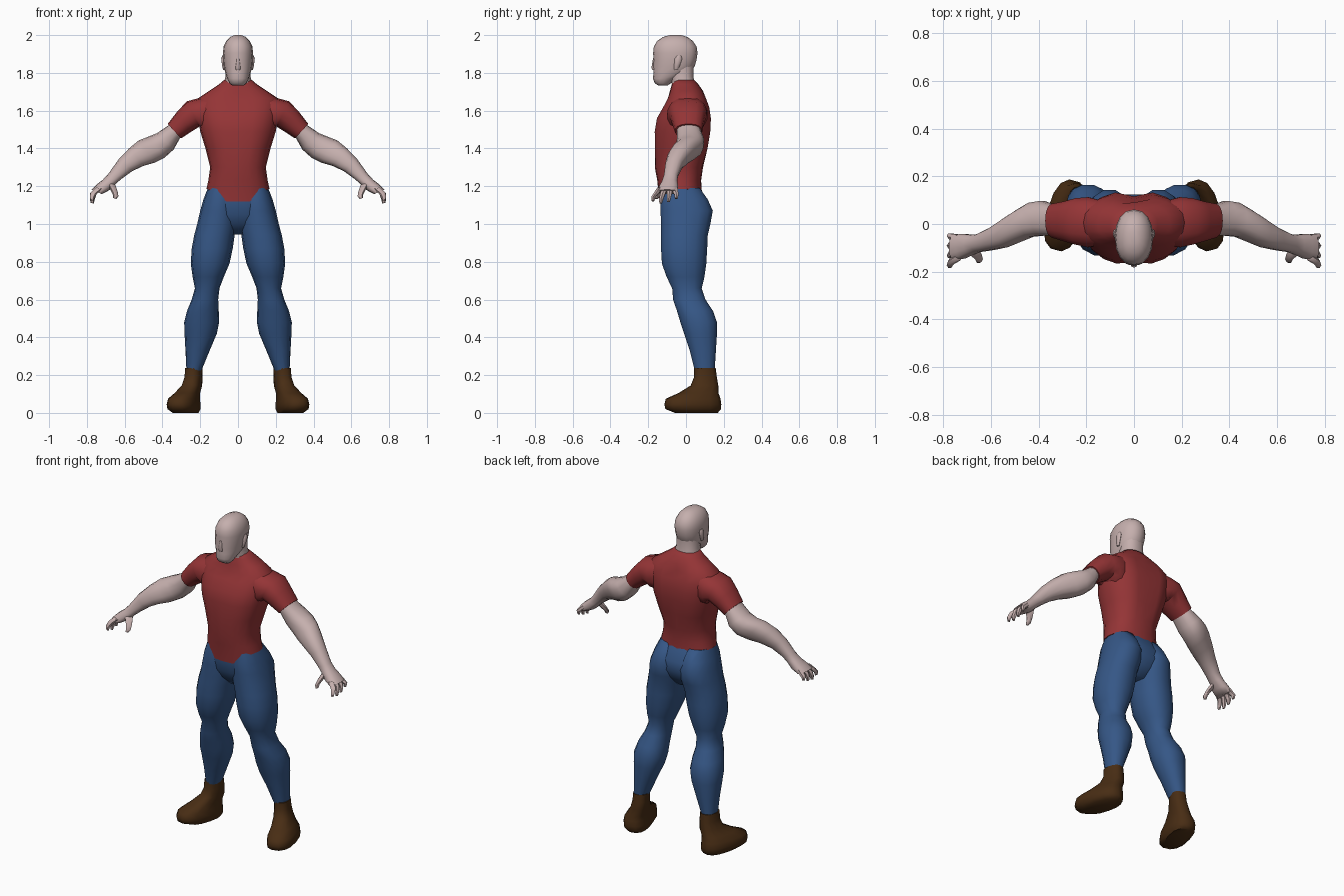
import bpy, bmesh, math
from mathutils import Vector as V


def material(name, rgb):
    m = bpy.data.materials.new(name)
    m.diffuse_color = (*rgb, 1)
    return m


SKIN = material("skin", (0.56, 0.43, 0.42))
RED = material("red_cloth", (0.30, 0.035, 0.037))
BLUE = material("blue_denim", (0.036, 0.095, 0.24))
BROWN = material("brown_leather", (0.065, 0.026, 0.007))


def level(z, x0, x1, y0, y1):
    """Horizontal ring: centre and two half axes."""
    return V(((x0 + x1) / 2, (y0 + y1) / 2, z)), V(((x1 - x0) / 2, 0, 0)), V((0, (y1 - y0) / 2, 0))


def slanted(xt, zt, xb, zb, y0, y1):
    """Ring through an upper and a lower point, used along the arms."""
    return (V(((xt + xb) / 2, (y0 + y1) / 2, (zt + zb) / 2)),
            V(((xt - xb) / 2, 0, (zt - zb) / 2)), V((0, (y1 - y0) / 2, 0)))


def loft(name, rings, mat, sides=14, power=0.85, mirror=False, shape=None):
    """Skin a row of rounded rings and cap both ends."""
    bm = bmesh.new()
    rows = []
    for i, (p, a, b) in enumerate(rings):
        row = []
        for k in range(sides):
            t = 2 * math.pi * k / sides
            c, s = math.cos(t), math.sin(t)
            co = (p + a * math.copysign(abs(c) ** power, c)
                  + b * math.copysign(abs(s) ** power, s))
            row.append(bm.verts.new(shape(i, co) if shape else co))
        rows.append(row)
    for r, q in zip(rows, rows[1:]):
        for k in range(sides):
            n = (k + 1) % sides
            bm.faces.new((r[k], r[n], q[n], q[k]))
    bm.faces.new(rows[0])
    bm.faces.new(rows[-1])
    bmesh.ops.recalc_face_normals(bm, faces=bm.faces)
    me = bpy.data.meshes.new(name)
    bm.to_mesh(me)
    bm.free()
    ob = bpy.data.objects.new(name, me)
    bpy.context.collection.objects.link(ob)
    me.materials.append(mat)
    bpy.ops.object.select_all(action='DESELECT')
    ob.select_set(True)
    bpy.context.view_layer.objects.active = ob
    bpy.ops.object.shade_smooth_by_angle(angle=math.radians(55))
    if mirror:
        ob.modifiers.new("mirror", 'MIRROR').use_mirror_merge = False
    return ob


# Shirt body: hem dips at the front, spine and breastbone are grooved
def shirt_shape(i, co):
    if i == 0:
        side = min(max((abs(co.x) - 0.07) / 0.08, 0), 1)
        drop = 0.065 if co.y < -0.03 else 0.03
        co.z -= drop * (1 - side)
    elif 3 <= i <= 7 and abs(co.x) < 0.02:
        co.y += -0.022 if co.y > 0 else 0.012
    return co


torso = [(1.185, .167, -.142, .085), (1.23, .157, -.152, .08), (1.30, .147, -.165, .09),
         (1.40, .172, -.17, .12), (1.49, .2, -.172, .135), (1.56, .212, -.16, .138),
         (1.62, .222, -.125, .128), (1.665, .212, -.10, .11), (1.705, .152, -.085, .09),
         (1.74, .1, -.075, .065), (1.762, .074, -.07, .045)]
loft("shirt_body", [level(z, -w, w, a, b) for z, w, a, b in torso], RED, 20, 0.85,
     shape=shirt_shape)

# Sleeves
loft("sleeves", [slanted(*r) for r in [
    (.13, 1.69, .15, 1.47, -.09, .10), (.20, 1.668, .185, 1.49, -.1, .115),
    (.27, 1.65, .205, 1.515, -.088, .11), (.322, 1.595, .25, 1.487, -.074, .096),
    (.372, 1.53, .302, 1.453, -.058, .086)]], RED, mirror=True)

# Bare arms down to the palms
loft("arms", [slanted(*r) for r in [
    (.34, 1.55, .285, 1.48, -.048, .075), (.372, 1.52, .307, 1.455, -.05, .08),
    (.43, 1.48, .34, 1.395, -.05, .098), (.475, 1.462, .39, 1.35, -.055, .09),
    (.525, 1.443, .44, 1.325, -.075, .06), (.575, 1.402, .50, 1.308, -.098, .025),
    (.63, 1.345, .56, 1.28, -.11, -.015), (.685, 1.268, .615, 1.24, -.118, -.042),
    (.715, 1.235, .645, 1.215, -.128, -.045), (.75, 1.208, .68, 1.18, -.145, -.04),
    (.776, 1.182, .72, 1.158, -.152, -.045)]], SKIN, mirror=True)


def digit(name, points):
    """Small tapered finger through centre points with radii."""
    loft(name, [(V(p), V((r, 0, 0.3 * r)), V((0, r, 0))) for *p, r in points],
         SKIN, 6, 1, True)


# Four curled fingers and a thumb on each hand
for n in range(4):
    y = -.058 - .027 * n
    tip = -.05 - .041 * n
    z = (1.135, 1.118, 1.11, 1.122)[n]
    digit(f"finger_{n + 1}", [(.735, y, 1.19, .016), (.764, (y + tip) / 2, 1.163, .0155),
                             (.772, tip, z + .02, .0125), (.772, tip - .002, z, .008)])
digit("thumb", [(.675, -.105, 1.215, .026), (.657, -.13, 1.178, .02),
                (.648, -.148, 1.152, .015), (.653, -.156, 1.135, .009)])

# Trousers: pelvis and legs
loft("trouser_seat", [level(z, -w, w, a, b) for z, w, a, b in [
    (1.2, .155, -.136, .074), (1.17, .166, -.14, .088), (1.11, .178, -.138, .122),
    (1.05, .17, -.128, .125), (1.0, .125, -.105, .105), (.945, .05, -.05, .06)]],
    BLUE, 18, 0.8)
loft("trouser_legs", [level(*r) for r in [
    (1.19, .02, .16, -.125, .075), (1.13, .008, .183, -.138, .118),
    (1.07, .004, .2, -.138, .145), (1.0, .005, .216, -.135, .132),
    (.94, .018, .232, -.135, .118), (.87, .028, .245, -.135, .115),
    (.79, .045, .25, -.13, .11), (.72, .075, .24, -.105, .1), (.66, .098, .228, -.075, .085),
    (.60, .105, .245, -.07, .105), (.54, .102, .27, -.05, .145), (.48, .1, .285, -.032, .166),
    (.42, .112, .283, -.012, .166), (.33, .15, .278, .018, .16), (.225, .193, .273, .045, .153)]],
    BLUE, 14, 0.9, True)

# Boots, with the toes turned out
AXIS = V((.26, -.965, 0))
ACROSS = V((.965, .26, 0))
loft("boots", [(V((x, y, z)), ACROSS * w, AXIS * l) for z, x, y, w, l in [
    (.238, .234, .1, .043, .057), (.19, .235, .103, .045, .06), (.145, .244, .098, .05, .073),
    (.105, .268, .066, .06, .107), (.075, .286, .038, .073, .147), (.045, .288, .036, .078, .153),
    (.02, .286, .038, .076, .149), (.0, .277, .055, .06, .115)]], BROWN, 14, 0.8, True)

# Neck and head
loft("neck", [level(z, -w, w, a, b) for z, w, a, b in [
    (1.735, .078, -.075, .05), (1.78, .066, -.085, .04), (1.84, .064, -.1, .042)]], SKIN)
head = [(1.732, .03, -.145, -.1), (1.745, .045, -.165, -.08), (1.77, .057, -.175, -.05),
        (1.80, .067, -.172, .02), (1.835, .075, -.175, .046), (1.87, .078, -.172, .056),
        (1.905, .08, -.174, .061), (1.94, .076, -.17, .056), (1.97, .062, -.152, .035),
        (1.99, .042, -.122, .008), (2.0, .018, -.085, -.025)]
loft("head", [level(z, -w, w, a, b) for z, w, a, b in head], SKIN, 16, 0.9)
loft("nose", [level(z, -w, w, -.15, y) for z, w, y in [
    (1.815, .014, -.176), (1.825, .016, -.183), (1.88, .008, -.174)]], SKIN, 8, 1)
loft("ears", [level(z, .066, x, a, b) for z, x, a, b in [
    (1.815, .078, -.062, -.045), (1.835, .084, -.064, -.034),
    (1.875, .089, -.06, -.02), (1.892, .083, -.05, -.026)]], SKIN, 8, 1, True)
